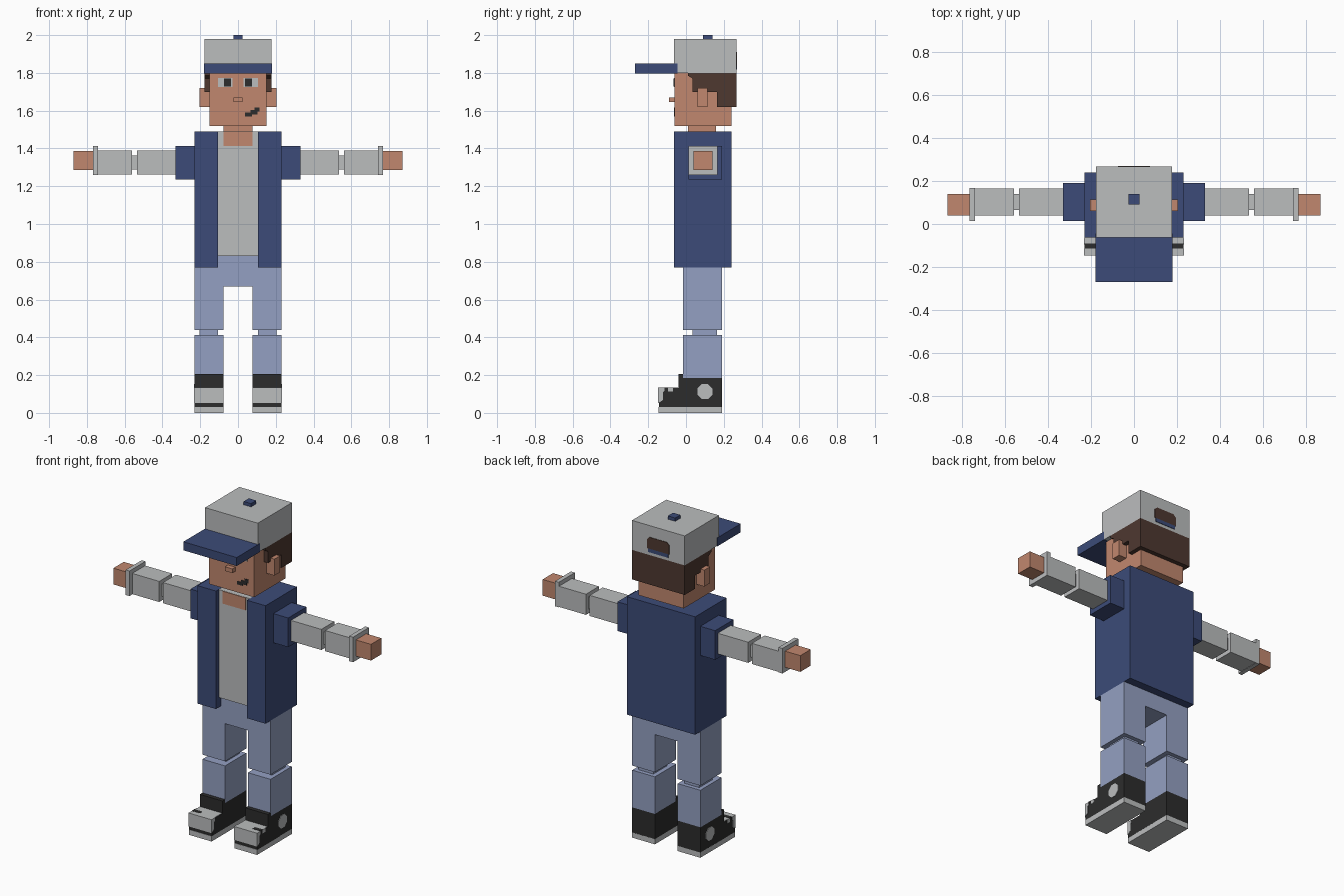
import bpy, bmesh, math

cube = bpy.data.objects.get("Cube")
if cube:
    bpy.data.objects.remove(cube, do_unlink=True)


def srgb(v):
    v /= 255
    return v / 12.92 if v <= 0.04045 else ((v + 0.055) / 1.055) ** 2.4


def material(name, r, g, b):
    m = bpy.data.materials.new(name)
    m.use_nodes = True
    c = (srgb(r), srgb(g), srgb(b), 1)
    m.diffuse_color = c
    bsdf = m.node_tree.nodes["Principled BSDF"]
    bsdf.inputs["Base Color"].default_value = c
    bsdf.inputs["Roughness"].default_value = 0.9
    return m


GREY = material("light grey", 187, 189, 190)
NAVY = material("navy blue", 60, 75, 120)
JEANS = material("denim blue", 148, 160, 194)
SKIN = material("skin", 193, 135, 110)
BLACK = material("black", 44, 44, 44)
BROWN = material("dark brown", 78, 56, 48)


def finish(name, bm, mat, mirror):
    bmesh.ops.recalc_face_normals(bm, faces=bm.faces)
    me = bpy.data.meshes.new(name)
    bm.to_mesh(me)
    bm.free()
    me.materials.append(mat)
    ob = bpy.data.objects.new(name, me)
    bpy.context.collection.objects.link(ob)
    if mirror:
        ob.modifiers.new("mirror", "MIRROR").use_mirror_merge = False
    return ob


def box(name, mat, x, y, z, mirror=False):
    """Box from (low, high) ranges on each axis."""
    bm = bmesh.new()
    bmesh.ops.create_cube(bm, size=1)
    for v in bm.verts:
        v.co = [r[0] if c < 0 else r[1] for r, c in zip((x, y, z), v.co)]
    return finish(name, bm, mat, mirror)


def prism(name, mat, points, axis, span, mirror=False):
    """Extrude a 2D profile along x (points are y,z), y (x,z) or z (x,y)."""
    bm = bmesh.new()

    def place(p):
        co = list(p)
        co.insert(axis, span[0])
        return co
    face = bm.faces.new([bm.verts.new(place(p)) for p in points])
    out = bmesh.ops.extrude_face_region(bm, geom=[face])
    for v in out["geom"]:
        if isinstance(v, bmesh.types.BMVert):
            v.co[axis] = span[1]
    return finish(name, bm, mat, mirror)


# Head, nose, ears, neck
box("head", SKIN, (-.152, .152), (-.061, .24), (1.52, 1.82))
box("nose", SKIN, (-.025, .025), (-.09, -.06), (1.645, 1.67))
box("ear", SKIN, (.15, .204), (.06, .115), (1.62, 1.72), True)
box("neck", SKIN, (-.077, .077), (.01, .16), (1.42, 1.53))

# Eyes and crooked smile as thin plates
box("eye_white", GREY, (.03, .107), (-.064, -.06), (1.726, 1.772), True)
box("pupil", BLACK, (.038, .073), (-.066, -.06), (1.728, 1.77), True)
prism("mouth", BLACK, [(.038, 1.57), (.075, 1.57), (.075, 1.58), (.103, 1.58),
                       (.103, 1.595), (.115, 1.595), (.115, 1.617), (.088, 1.617),
                       (.088, 1.603), (.065, 1.603), (.065, 1.59), (.038, 1.59)],
      1, (-.064, -.06))

# Hair: stepped sides and a band behind the head
prism("hair_side", BROWN, [(.01, 1.8), (.01, 1.785), (.035, 1.77), (.035, 1.70),
                           (.06, 1.70), (.06, 1.72), (.115, 1.72), (.115, 1.70),
                           (.165, 1.70), (.165, 1.62), (.267, 1.62), (.267, 1.8)],
      0, (.15, .178), True)
box("hair_back", BROWN, (-.152, .152), (.238, .267), (1.62, 1.8))

# Cap with brim, button and rear opening
box("cap_crown", GREY, (-.178, .178), (-.063, .267), (1.8, 1.98))
box("cap_brim", NAVY, (-.18, .18), (-.27, -.045), (1.798, 1.85))
box("cap_button", NAVY, (-.025, .025), (.09, .14), (1.975, 2.0))
prism("cap_opening", BROWN, [(-.075, 1.84), (.075, 1.84), (.075, 1.895), (.058, 1.91),
                             (-.058, 1.91), (-.075, 1.895)], 1, (.264, .27))
box("cap_strap", NAVY, (-.068, .068), (.264, .27), (1.818, 1.84))

# Open jacket, shirt and neckline
prism("jacket", NAVY, [(-.23, -.063), (-.105, -.063), (-.105, 0), (.105, 0),
                       (.105, -.063), (.23, -.063), (.23, .24), (-.23, .24)],
      2, (.77, 1.49))
box("shirt", GREY, (-.105, .105), (-.035, .005), (.83, 1.489))
box("neckline", SKIN, (-.077, .077), (-.039, -.03), (1.412, 1.488))

# Arms
box("jacket_sleeve", NAVY, (.225, .33), (.013, .19), (1.235, 1.413), True)
box("upper_arm", GREY, (.32, .535), (.04, .165), (1.262, 1.388), True)
box("elbow", GREY, (.53, .565), (.065, .14), (1.288, 1.363), True)
box("forearm", GREY, (.56, .745), (.04, .165), (1.262, 1.388), True)
box("cuff", GREY, (.742, .768), (.013, .167), (1.26, 1.413), True)
box("hand", SKIN, (.76, .87), (.04, .14), (1.287, 1.386), True)

# Trousers
box("waist", JEANS, (-.105, .105), (-.015, .01), (.67, .83))
box("pelvis", JEANS, (-.08, .08), (-.014, .19), (.67, .772))
box("thigh", JEANS, (.077, .23), (-.015, .19), (.44, .772), True)
box("knee", JEANS, (.105, .205), (.035, .165), (.405, .445), True)
box("shin", JEANS, (.077, .23), (-.015, .19), (.185, .412), True)

# Shoes
box("shoe_sole", GREY, (.077, .23), (-.145, .19), (0, .032), True)
prism("shoe_body", BLACK, [(-.143, .03), (.19, .03), (.19, .186), (-.01, .186),
                           (-.01, .207), (-.04, .207), (-.04, .131), (-.143, .131)],
      0, (.077, .23), True)
prism("shoe_toe_cap", GREY, [(-.147, .052), (-.122, .068), (-.122, .11), (-.115, .115),
                             (-.115, .134), (-.147, .134)], 0, (.076, .232), True)
box("shoe_tongue", GREY, (.079, .228), (-.116, -.042), (.125, .134), True)
box("shoe_lace", GREY, (.2, .232), (-.095, -.068), (.112, .134), True)
box("shoe_stripe", BLACK, (.178, .2315), (-.114, -.09), (.126, .1355), True)
badge = [(.1 + .043 * math.cos(a), .113 + .043 * math.sin(a))
         for a in (math.radians(22.5 + 45 * i) for i in range(8))]
prism("shoe_badge", GREY, badge, 0, (.227, .233), True)
